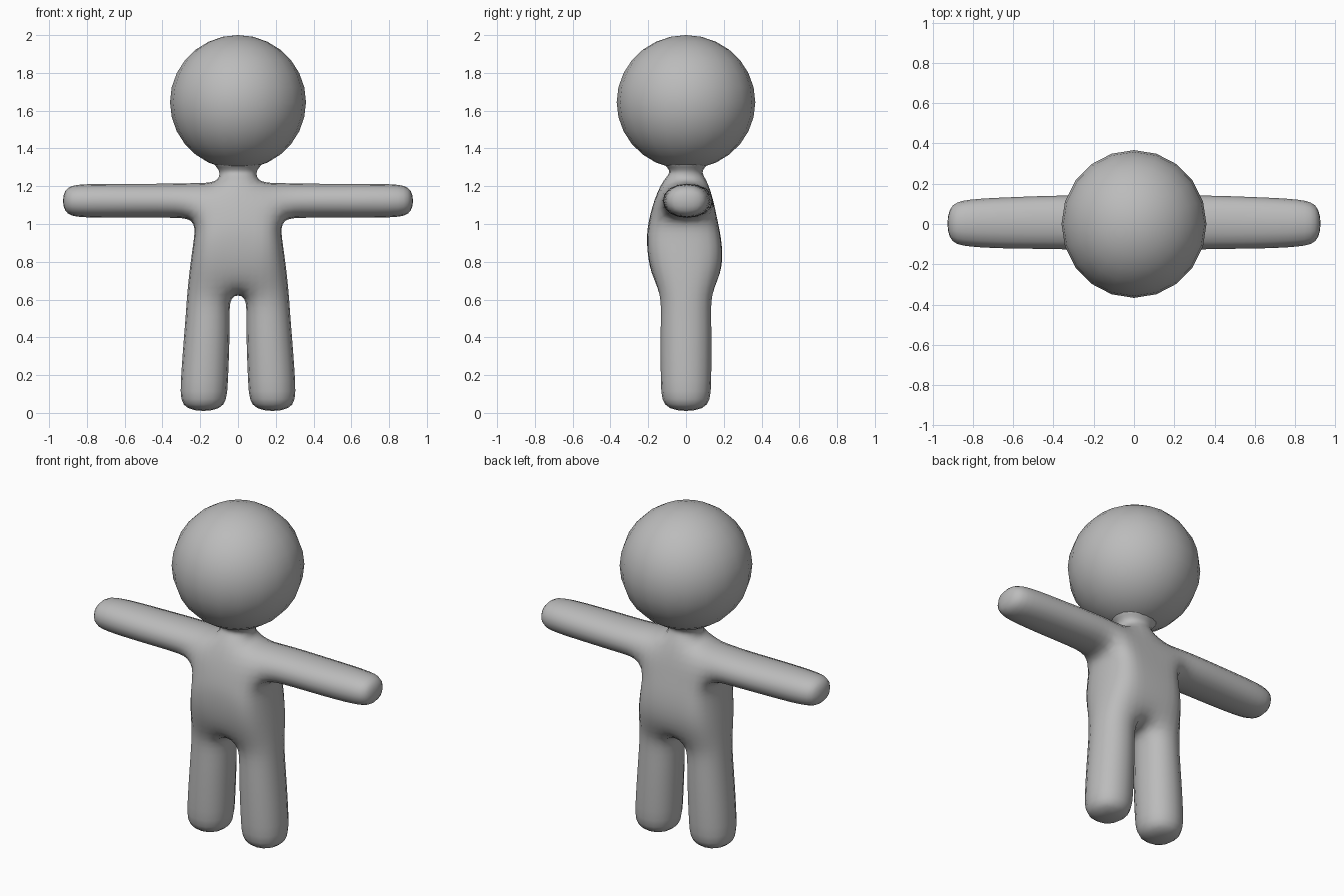
import bpy, bmesh, math

if "Cube" in bpy.data.objects:
    bpy.data.objects.remove(bpy.data.objects["Cube"])

clay = bpy.data.materials.new("grey clay")
clay.diffuse_color = (0.5, 0.5, 0.5, 1)
clay.use_nodes = True
clay.node_tree.nodes["Principled BSDF"].inputs["Base Color"].default_value = clay.diffuse_color


def ring_faces(bm, a, b):
    n = len(a)
    for i in range(n):
        bm.faces.new((a[i], a[(i + 1) % n], b[(i + 1) % n], b[i]))


def extend(bm, ring, sections, cap=True):
    """Continue a four-sided ring of vertices through further sections."""
    for pts in sections:
        new = [bm.verts.new(p) for p in pts]
        ring_faces(bm, ring, new)
        ring = new
    if cap:
        bm.faces.new(ring)


def finish(bm, name):
    bmesh.ops.recalc_face_normals(bm, faces=bm.faces)
    mesh = bpy.data.meshes.new(name)
    bm.to_mesh(mesh)
    bm.free()
    mesh.materials.append(clay)
    for p in mesh.polygons:
        p.use_smooth = True
    obj = bpy.data.objects.new(name, mesh)
    bpy.context.collection.objects.link(obj)
    return obj


# Torso cage: z, outer x, inner x, front y, back y, outer front y, outer back y
rows = [
    (0.62, 0.28, 0.040, -0.14, 0.14, -0.14, 0.14),
    (0.78, 0.262, 0.07, -0.20, 0.20, -0.19, 0.19),
    (0.93, 0.237, 0.09, -0.21, 0.187, -0.20, 0.175),
    (1.025, 0.230, 0.10, -0.20, 0.165, -0.16, 0.16),
    (1.225, 0.235, 0.115, -0.14, 0.125, -0.13, 0.14),
]
bm = bmesh.new()
loops = []
for z, w, g, f, b, of, ob in rows:
    pts = [(-w, of), (-g, f), (g, f), (w, of), (w, ob), (g, b), (-g, b), (-w, ob)]
    loops.append([bm.verts.new((x, y, z)) for x, y in pts])
for k, (a, b) in enumerate(zip(loops, loops[1:])):
    for i in range(8):
        if k == 3 and i in (3, 7):      # openings for the arms
            continue
        j = (i + 1) % 8
        bm.faces.new((a[i], a[j], b[j], b[i]))
low, chest, top = loops[0], loops[3], loops[4]

# Crotch and shoulder faces
bm.faces.new([low[i] for i in (1, 2, 5, 6)])
bm.faces.new([top[i] for i in (0, 1, 6, 7)])
bm.faces.new([top[i] for i in (2, 3, 4, 5)])

# Neck, flaring into the head
extend(bm, [top[i] for i in (1, 2, 5, 6)],
       [[(-x, -y, z), (x, -y, z), (x, y, z), (-x, y, z)]
        for x, y, z in ((0.105, 0.092, 1.265), (0.112, 0.098, 1.295), (0.19, 0.18, 1.36))])

# Legs: z, inner x, outer x, half depth
leg = [(0.50, 0.030, 0.288, 0.147), (0.13, 0.042, 0.320, 0.147), (0.0, 0.055, 0.312, 0.135)]
extend(bm, [low[i] for i in (2, 3, 4, 5)],
       [[(a, -d, z), (b, -d, z), (b, d, z), (a, d, z)] for z, a, b, d in leg])
extend(bm, [low[i] for i in (1, 0, 7, 6)],
       [[(-a, -d, z), (-b, -d, z), (-b, d, z), (-a, d, z)] for z, a, b, d in leg])

# Arms: x, front y, back y, half height
arm = [(0.36, -0.135, 0.155, 0.098), (0.60, -0.135, 0.145, 0.098),
       (0.83, -0.125, 0.135, 0.098), (0.935, -0.10, 0.105, 0.08)]
for s, (i, j) in ((1, (3, 4)), (-1, (0, 7))):
    extend(bm, [chest[i], chest[j], top[j], top[i]],
           [[(s * x, f, 1.123 - h), (s * x, b, 1.123 - h),
             (s * x, b, 1.123 + h), (s * x, f, 1.123 + h)] for x, f, b, h in arm])

body = finish(bm, "body")
sub = body.modifiers.new("rounding", 'SUBSURF')
sub.levels = sub.render_levels = 2

# Head: round ball
bm = bmesh.new()
bmesh.ops.create_uvsphere(bm, u_segments=20, v_segments=14, radius=1)
bmesh.ops.scale(bm, vec=(0.36, 0.367, 0.355), verts=bm.verts)
bmesh.ops.translate(bm, vec=(0, 0, 1.645), verts=bm.verts)
finish(bm, "head")
